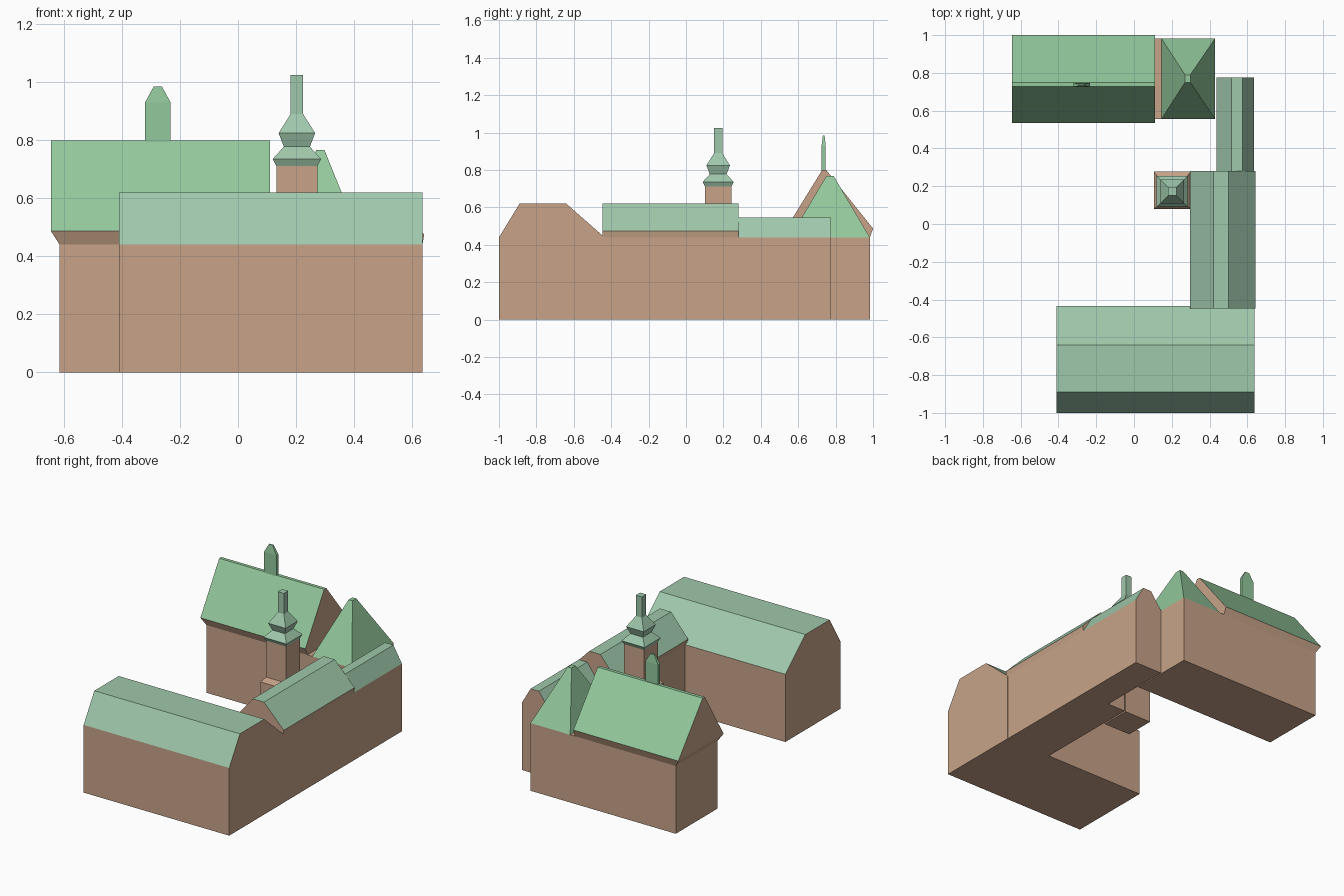
import bpy, bmesh

if "Cube" in bpy.data.objects:
    bpy.data.objects.remove(bpy.data.objects["Cube"])


def material(name, rgb):
    m = bpy.data.materials.new(name)
    m.diffuse_color = (*rgb, 1)
    m.use_nodes = True
    m.node_tree.nodes["Principled BSDF"].inputs["Base Color"].default_value = m.diffuse_color
    return m


WALL = material("brick", (0.58, 0.37, 0.25))
PALE = material("pale_copper", (0.35, 0.58, 0.41))
BRIGHT = material("bright_copper", (0.29, 0.58, 0.33))


def finish(name, bm, mats, roof_from=None):
    """Make an object; faces that slope upwards get the second material."""
    bmesh.ops.recalc_face_normals(bm, faces=bm.faces[:])
    bm.normal_update()
    if roof_from is not None:
        for f in bm.faces:
            if f.normal.z > 0.2 and f.calc_center_median().z > roof_from:
                f.material_index = 1
    me = bpy.data.meshes.new(name)
    bm.to_mesh(me)
    bm.free()
    for m in mats:
        me.materials.append(m)
    ob = bpy.data.objects.new(name, me)
    bpy.context.collection.objects.link(ob)
    return ob


def wing(name, profile, axis, a, b, roof):
    """Extrude a cross-section (side, z) along x or y from a to b."""
    bm = bmesh.new()
    pt = (lambda s, z: (a, s, z)) if axis == "x" else (lambda s, z: (s, a, z))
    face = bm.faces.new([bm.verts.new(pt(s, z)) for s, z in profile])
    ext = bmesh.ops.extrude_face_region(bm, geom=[face])
    shift = (b - a, 0, 0) if axis == "x" else (0, b - a, 0)
    verts = [v for v in ext["geom"] if isinstance(v, bmesh.types.BMVert)]
    bmesh.ops.translate(bm, verts=verts, vec=shift)
    finish(name, bm, [WALL, roof], 0.44)


def stack(name, rings, mats, roof_from=None):
    """Loft rectangular rings (x0, x1, y0, y1, z) into a closed solid."""
    bm = bmesh.new()
    loops = [[bm.verts.new(p) for p in
              ((x0, y0, z), (x1, y0, z), (x1, y1, z), (x0, y1, z))]
             for x0, x1, y0, y1, z in rings]
    bm.faces.new(loops[0])
    bm.faces.new(loops[-1])
    for lo, hi in zip(loops, loops[1:]):
        for i in range(4):
            j = (i + 1) % 4
            bm.faces.new((lo[i], lo[j], hi[j], hi[i]))
    finish(name, bm, mats, roof_from)


def square(h, z, cx=0.203, cy=0.172):
    return (cx - h, cx + h, cy - h, cy + h, z)


# Front wing
wing("front_wing", [(-1, 0), (-1, 0.44), (-0.89, 0.62), (-0.64, 0.62),
                    (-0.435, 0.44), (-0.435, 0)], "x", -0.41, 0.637, PALE)

# Side wing: tall middle part with overhanging eaves, lower rear part
wing("side_wing", [(0.31, 0), (0.31, 0.44), (0.297, 0.475), (0.42, 0.62),
                   (0.50, 0.62), (0.642, 0.475), (0.636, 0.44), (0.636, 0)],
     "y", -0.447, 0.28, PALE)
wing("side_wing_rear", [(0.438, 0), (0.438, 0.44), (0.515, 0.545),
                        (0.575, 0.545), (0.636, 0.44), (0.636, 0)],
     "y", 0.28, 0.775, PALE)

# Rear building walls, flared eaves and steep gabled roof
stack("rear_walls", [(-0.615, 0.43, 0.555, 0.983, 0),
                     (-0.615, 0.43, 0.555, 0.983, 0.44)], [WALL])
stack("rear_eaves", [(-0.615, 0.11, 0.555, 0.983, 0.44),
                     (-0.645, 0.11, 0.535, 1.0, 0.487)], [WALL])
wing("rear_roof", [(0.535, 0.487), (0.728, 0.80), (0.75, 0.80), (1.0, 0.487)],
     "x", -0.645, 0.11, BRIGHT)

# Pyramid roof over the rear corner
stack("pyramid_roof", [(0.145, 0.43, 0.555, 0.983, 0.44),
                       (0.27, 0.298, 0.75, 0.79, 0.767)], [BRIGHT])

# Ridge turret
stack("ridge_turret", [(-0.321, -0.232, 0.725, 0.747, 0.77),
                       (-0.321, -0.232, 0.725, 0.747, 0.93),
                       (-0.291, -0.262, 0.732, 0.741, 0.985)], [BRIGHT])

# Courtyard tower: wide base, shaft and stepped copper spire
stack("tower_shaft", [(0.105, 0.30, 0.08, 0.277, 0), (0.105, 0.30, 0.08, 0.277, 0.445),
                      square(0.071, 0.475), square(0.071, 0.712)], [WALL])
stack("tower_spire", [square(0.071, 0.712), square(0.083, 0.736), square(0.045, 0.778),
                      square(0.063, 0.825), square(0.022, 0.89), square(0.022, 1.025)],
      [PALE])
